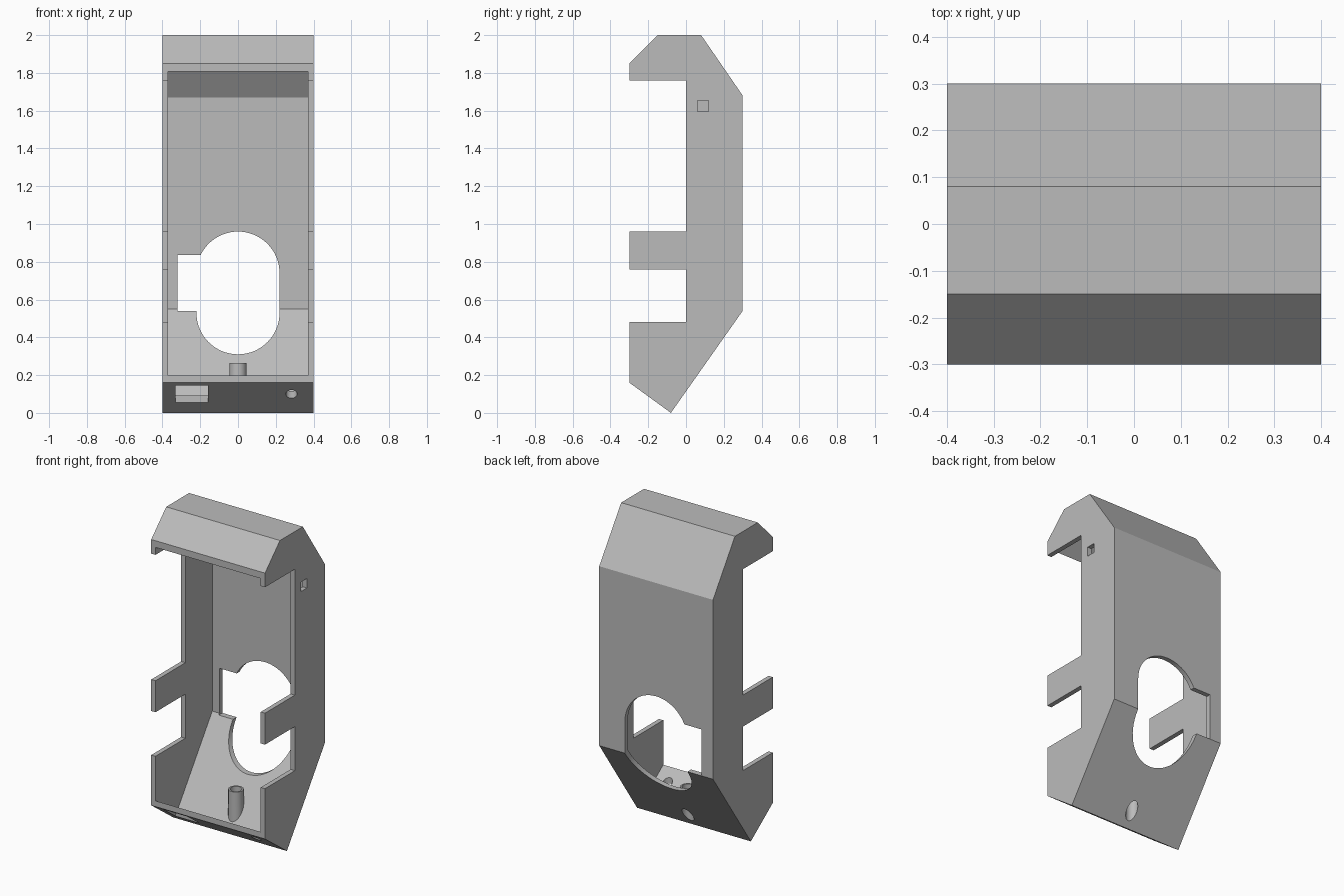
import bpy, bmesh, math
from mathutils import Vector, Matrix

cube = bpy.data.objects.get("Cube")
if cube:
    bpy.data.objects.remove(cube, do_unlink=True)

grey = bpy.data.materials.new("plain grey")
grey.use_nodes = True
colour = (0.5, 0.5, 0.5, 1)
grey.diffuse_color = colour
grey.node_tree.nodes["Principled BSDF"].inputs["Base Color"].default_value = colour


def make(name, bm):
    bmesh.ops.recalc_face_normals(bm, faces=bm.faces)
    mesh = bpy.data.meshes.new(name)
    bm.to_mesh(mesh)
    bm.free()
    mesh.materials.append(grey)
    ob = bpy.data.objects.new(name, mesh)
    bpy.context.collection.objects.link(ob)
    return ob


def extrude(name, points, along):
    """Extrude a closed loop of 3D points along a vector."""
    bm = bmesh.new()
    face = bm.faces.new([bm.verts.new(p) for p in points])
    top = bmesh.ops.extrude_face_region(bm, geom=[face])["geom"]
    bmesh.ops.translate(bm, vec=along, verts=[v for v in top if isinstance(v, bmesh.types.BMVert)])
    return make(name, bm)


def side_prism(name, profile, half):
    return extrude(name, [(-half, y, z) for y, z in profile], (2 * half, 0, 0))


def box(name, low, high):
    bm = bmesh.new()
    low, high = Vector(low), Vector(high)
    m = Matrix.Translation((low + high) / 2) @ Matrix.Diagonal((*(high - low), 1))
    bmesh.ops.create_cube(bm, size=1, matrix=m)
    return make(name, bm)


def upright(name, x, y, r, z0, z1):
    bm = bmesh.new()
    bmesh.ops.create_cone(bm, cap_ends=True, segments=32, radius1=r, radius2=r, depth=z1 - z0,
                          matrix=Matrix.Translation((x, y, (z0 + z1) / 2)))
    return make(name, bm)


def combine(target, tool, operation="DIFFERENCE"):
    mod = target.modifiers.new("cut", "BOOLEAN")
    mod.operation, mod.solver, mod.object = operation, "EXACT", tool
    bpy.context.view_layer.objects.active = target
    bpy.ops.object.modifier_apply(modifier=mod.name)
    bpy.data.objects.remove(tool, do_unlink=True)


def inset(profile, distances):
    """Move each edge of a counter-clockwise profile inwards by its distance."""
    n = len(profile)
    lines = []
    for i in range(n):
        a, b = Vector(profile[i]), Vector(profile[(i + 1) % n])
        d = (b - a).normalized()
        lines.append((a + Vector((-d.y, d.x)) * distances[i], d))
    result = []
    for i in range(n):
        (p, d), (q, e) = lines[i - 1], lines[i]
        t = (q - p).cross(e) / d.cross(e)
        result.append(p + d * t)
    return result


# Faceted shell, hollow and open at the front
WALL = 0.03
profile = [(-0.3, 0.16), (-0.08, 0), (0.3, 0.54), (0.3, 1.68), (0.08, 2), (-0.15, 2), (-0.3, 1.85)]
shell = side_prism("shell", profile, 0.4)
combine(shell, side_prism("cavity", inset(profile, [WALL] * 6 + [-0.1]), 0.4 - WALL))

# Side notches leave a pair of front tabs
for z0, z1 in ((0.48, 0.76), (0.96, 1.76)):
    combine(shell, box("notch", (-0.5, -0.5, z0), (0.5, 0, z1)))

# Oval opening in the back with a rectangular bay
R = 0.22
oval = []
for start, z in ((0, 0.74), (math.pi, 0.53)):
    for i in range(33):
        a = start + math.pi * i / 32
        oval.append((R * math.cos(a), 0.04, z + R * math.sin(a)))
combine(shell, extrude("oval_cutter", oval, (0, 0.5, 0)))
combine(shell, box("bay_cutter", (-0.32, 0.04, 0.54), (0, 0.5, 0.835)))

# Square hole in the left side
combine(shell, box("square_cutter", (0.3, 0.06, 1.595), (0.5, 0.12, 1.655)))

# Slot and round hole in the sloping underside
combine(shell, box("slot_cutter", (-0.33, -0.279, -0.1), (-0.16, -0.156, 0.25)))
combine(shell, upright("hole_cutter", 0.283, -0.217, 0.03, -0.1, 0.25))

# Hollow post standing on the sloping floor
post = upright("post", 0, -0.02, 0.045, -0.1, 0.265)
combine(post, side_prism("post_trim", inset(profile, [WALL / 2] * 7), 0.2), "INTERSECT")
combine(shell, post, "UNION")
combine(shell, upright("bore_cutter", 0, -0.02, 0.035, -0.1, 0.4))

bpy.ops.object.select_all(action="DESELECT")
shell.select_set(True)
bpy.context.view_layer.objects.active = shell
bpy.ops.object.shade_smooth_by_angle(angle=math.radians(25))
